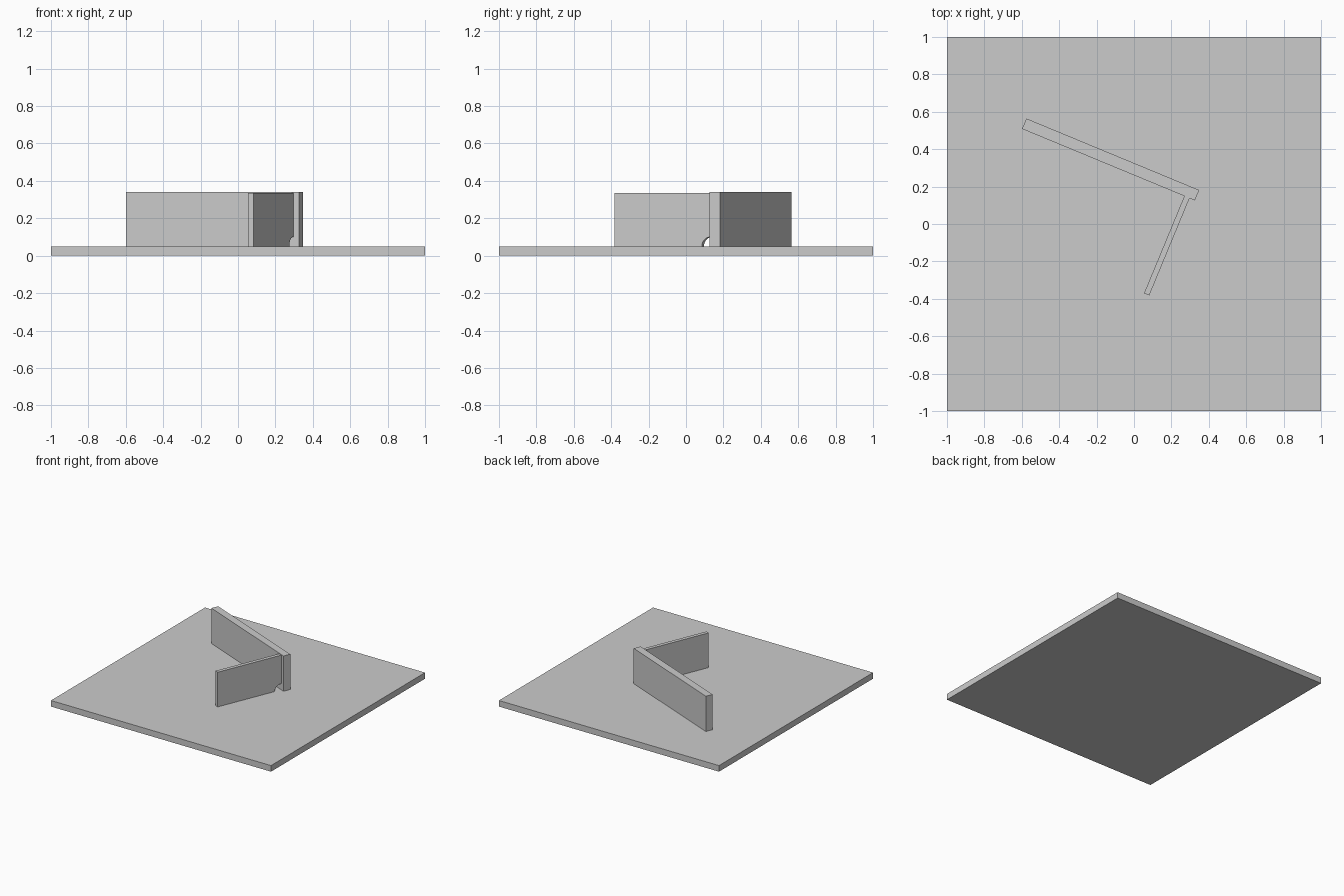
import bpy
import math
from mathutils import Matrix

cube = bpy.data.objects.get("Cube")
if cube:
    bpy.data.objects.remove(cube, do_unlink=True)

# Single plain grey
grey = bpy.data.materials.new("plain grey")
grey.use_nodes = True
colour = (0.6, 0.6, 0.6, 1)
grey.diffuse_color = colour
grey.node_tree.nodes["Principled BSDF"].inputs["Base Color"].default_value = colour

BASE_TOP = 0.05
# Shared frame of the two walls: local x runs along the long wall
WALLS = Matrix.Translation((-0.125, 0.345, 0)) @ Matrix.Rotation(math.radians(-22.5), 4, 'Z')


def slab(name, profile, x0, x1, frame=Matrix()):
    """Extrude a (y, z) profile along local x from x0 to x1."""
    n = len(profile)
    verts = [(x, y, z) for x in (x0, x1) for y, z in profile]
    faces = [tuple(range(n))[::-1], tuple(range(n, 2 * n))]
    faces += [(i, (i + 1) % n, (i + 1) % n + n, i + n) for i in range(n)]
    mesh = bpy.data.meshes.new(name)
    mesh.from_pydata(verts, [], faces)
    mesh.materials.append(grey)
    obj = bpy.data.objects.new(name, mesh)
    obj.matrix_world = frame
    bpy.context.collection.objects.link(obj)
    return obj


def rectangle(y0, y1, z0, z1):
    return [(y0, z0), (y1, z0), (y1, z1), (y0, z1)]


# Ground plate and long wall
slab("ground_plate", rectangle(-1, 1, 0, BASE_TOP), -1, 1)
slab("long_wall", rectangle(-0.03, 0.03, BASE_TOP, 0.34), -0.5, 0.5, WALLS)

# Short wall with a rounded opening at the foot of the joint
RADIUS, CENTRE, STEPS = 0.05, -0.038, 12
arc = [(CENTRE - RADIUS * math.cos(a), BASE_TOP + RADIUS * math.sin(a))
       for a in (math.pi / 2 * i / STEPS for i in range(STEPS + 1))]
profile = [(-0.592, BASE_TOP)] + arc + [(-0.03, BASE_TOP + RADIUS), (-0.03, 0.335), (-0.592, 0.335)]
slab("short_wall", profile, 0.439, 0.469, WALLS)
